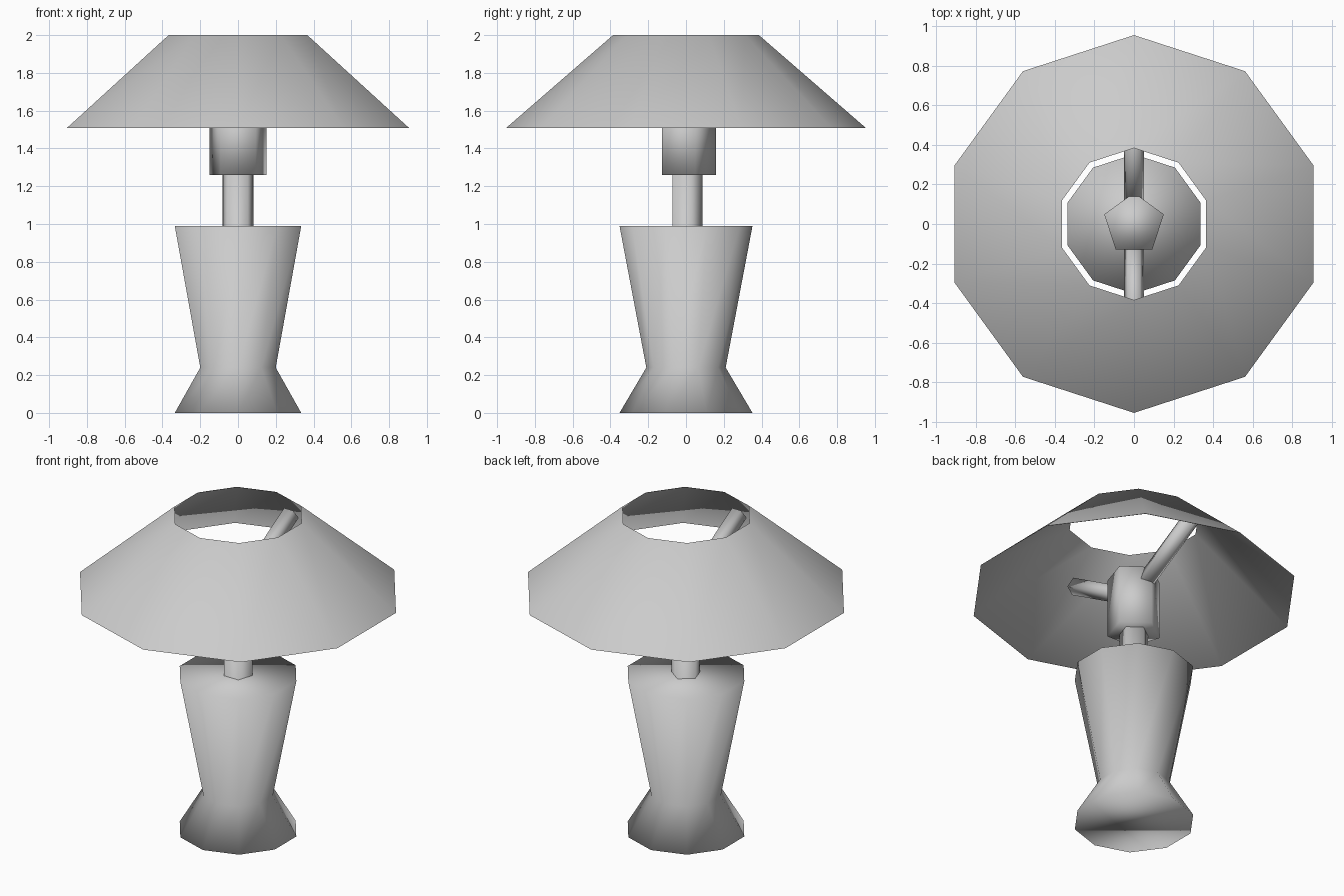
import bpy, bmesh, math
from mathutils import Vector, Matrix

if "Cube" in bpy.data.objects:
    bpy.data.objects.remove(bpy.data.objects["Cube"])


def lathe(name, profile, sides, closed=False, matrix=None, sharp=None):
    """Revolve (radius, z) points; a closed profile makes a shell, an open one gets end caps."""
    bm = bmesh.new()
    rings = []
    for r, z in profile:
        rings.append([bm.verts.new((r * math.cos(a), r * math.sin(a), z))
                      for a in (math.pi / 2 + 2 * math.pi * k / sides for k in range(sides))])
    pairs = list(zip(rings, rings[1:]))
    if closed:
        pairs.append((rings[-1], rings[0]))
    else:
        bm.faces.new(rings[0])
        bm.faces.new(rings[-1])
    for lo, hi in pairs:
        for k in range(sides):
            j = (k + 1) % sides
            bm.faces.new((lo[k], lo[j], hi[j], hi[k]))
    bmesh.ops.recalc_face_normals(bm, faces=bm.faces[:])
    for f in bm.faces:
        f.smooth = True
    if sharp:
        for e in bm.edges:
            e.smooth = e.calc_face_angle(0) < math.radians(sharp)
    if matrix:
        bm.transform(matrix)
    mesh = bpy.data.meshes.new(name)
    bm.to_mesh(mesh)
    bm.free()
    ob = bpy.data.objects.new(name, mesh)
    bpy.context.collection.objects.link(ob)
    return ob


def rod(name, start, end, radius, sides):
    """Straight prism between two points, flat side up."""
    a, b = Vector(start), Vector(end)
    turn = (b - a).to_track_quat('Z', 'Y').to_matrix().to_4x4()
    return lathe(name, [(radius, 0), (radius, (b - a).length)], sides,
                 matrix=Matrix.Translation(a) @ turn @ Matrix.Rotation(math.pi, 4, 'Z'))


# Waisted base
lathe("base", [(0.352, 0), (0.21, 0.24), (0.352, 0.99)], 10)

# Stem running up through the base, and bulb socket
lathe("stem", [(0.087, 0.02), (0.087, 1.27)], 5)
lathe("socket", [(0.158, 1.26), (0.158, 1.63)], 5)

# Thin open lampshade
t = 0.003
lathe("shade", [(0.954, 1.507), (0.386, 2.0), (0.386 - t, 2.0), (0.954 - t, 1.507)], 10,
      closed=True, sharp=45)

# Two struts holding the shade
for side, label in ((1, "back"), (-1, "front")):
    rod(label + "_strut", (0, side * 0.06, 1.535), (0, side * 0.53, 1.805), 0.053, 5)
